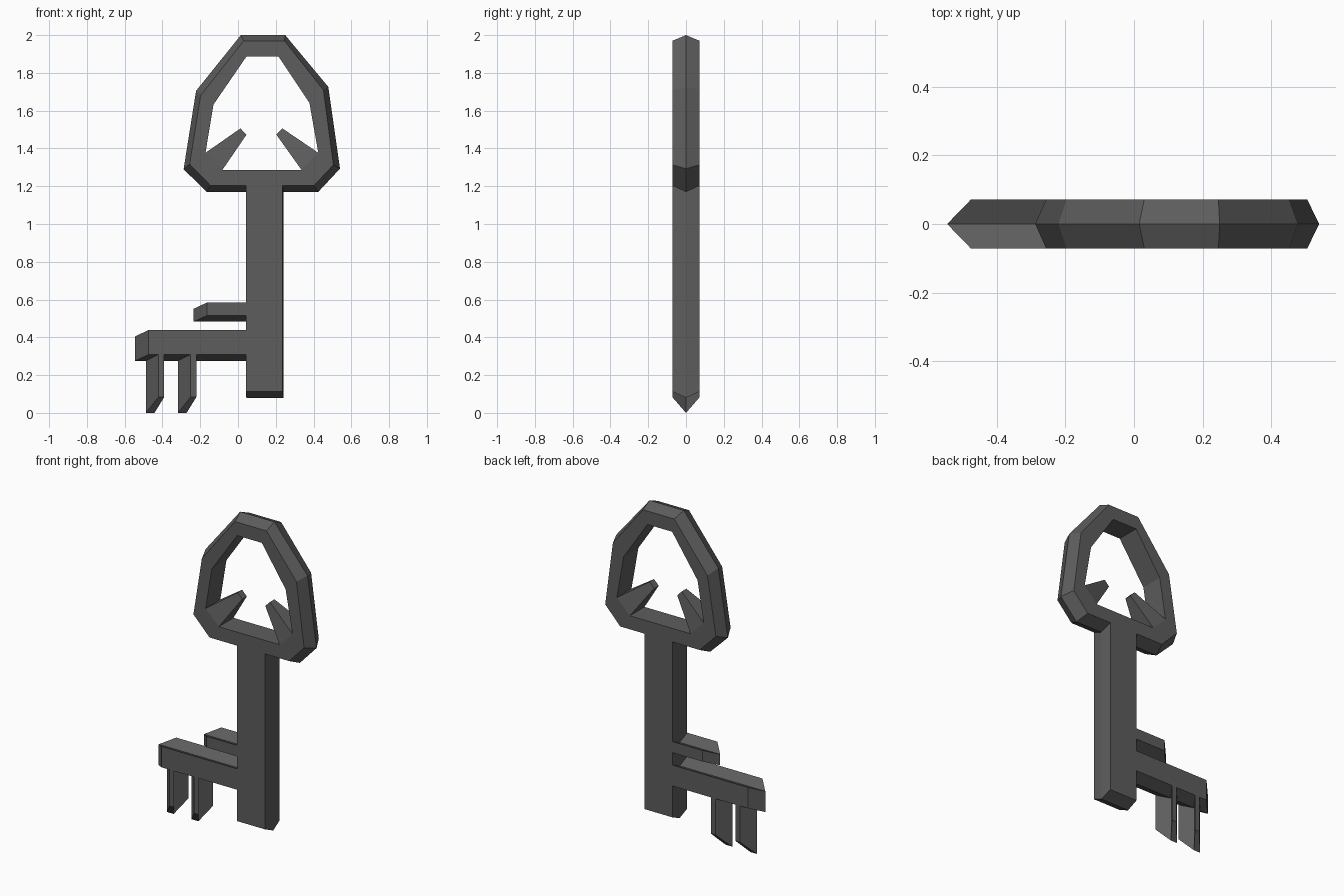
import bpy
import bmesh

if "Cube" in bpy.data.objects:
    bpy.data.objects.remove(bpy.data.objects["Cube"])

D = 0.072  # half thickness

metal = bpy.data.materials.new("dark_grey_metal")
metal.diffuse_color = (0.11, 0.11, 0.11, 1)
metal.use_nodes = True
metal.node_tree.nodes["Principled BSDF"].inputs["Base Color"].default_value = metal.diffuse_color


def finish(bm, name):
    bmesh.ops.recalc_face_normals(bm, faces=bm.faces)
    me = bpy.data.meshes.new(name)
    bm.to_mesh(me)
    bm.free()
    me.materials.append(metal)
    ob = bpy.data.objects.new(name, me)
    bpy.context.collection.objects.link(ob)
    return ob


def bridge(bm, a, b):
    for i in range(len(a)):
        j = (i + 1) % len(a)
        bm.faces.new((a[i], a[j], b[j], b[i]))


def loop(bm, pts, y):
    return [bm.verts.new((x, y, z)) for x, z in pts]


def chevron_block(name, x0, x1, z0, z1, mx0, mx1, mz0, mz1):
    """Box whose middle plane has its own, shifted rectangle."""
    bm = bmesh.new()
    outer = [(x0, z0), (x1, z0), (x1, z1), (x0, z1)]
    middle = [(mx0, mz0), (mx1, mz0), (mx1, mz1), (mx0, mz1)]
    f, m, b = loop(bm, outer, -D), loop(bm, middle, 0), loop(bm, outer, D)
    bridge(bm, f, m)
    bridge(bm, m, b)
    bm.faces.new(f)
    bm.faces.new(b)
    return finish(bm, name)


# Bow: eight-sided ring with a ridge round its outside
rim = [(0.03, 1.97), (0.246, 1.97), (0.452, 1.71), (0.505, 1.313),
       (0.402, 1.203), (-0.145, 1.203), (-0.256, 1.317), (-0.198, 1.68)]
ridge = [(0.015, 2.0), (0.25, 2.0), (0.478, 1.726), (0.54, 1.293),
         (0.425, 1.17), (-0.166, 1.17), (-0.288, 1.29), (-0.222, 1.705)]
hole = [(0.045, 1.887), (0.214, 1.887), (0.378, 1.642), (0.425, 1.377),
        (0.336, 1.287), (-0.082, 1.287), (-0.172, 1.377), (-0.13, 1.632)]
bm = bmesh.new()
loops = [loop(bm, hole, -D), loop(bm, rim, -D), loop(bm, ridge, 0),
         loop(bm, rim, D), loop(bm, hole, D)]
for a, b in zip(loops, loops[1:] + loops[:1]):
    bridge(bm, a, b)
finish(bm, "bow")

# Prongs: tapered spikes rising from the lower corners of the hole
for name, base, tip in (
        ("left_prong", (hole[6], hole[5]), ((0.013, 1.506), (0.045, 1.473))),
        ("right_prong", (hole[3], hole[4]), ((0.235, 1.506), (0.203, 1.473)))):
    bm = bmesh.new()
    rings = [[bm.verts.new((x, s * d, z)) for (x, z), s in
              ((p[0], -1), (p[1], -1), (p[1], 1), (p[0], 1))]
             for p, d in ((base, D), (tip, 0.022))]
    bridge(bm, *rings)
    for r in rings:
        bm.faces.new(r)
    finish(bm, name)

# Shaft
chevron_block("shaft", 0.042, 0.235, 0.113, 1.203, 0.044, 0.242, 0.08, 1.17)

# Bit arm and the small upper tooth
chevron_block("bit_arm", -0.475, 0.044, 0.308, 0.438, -0.545, 0.044, 0.276, 0.405)
chevron_block("upper_tooth", -0.165, 0.044, 0.515, 0.584, -0.235, 0.044, 0.483, 0.551)

# Two hanging teeth
for name, x in (("outer_tooth", -0.488), ("inner_tooth", -0.318)):
    chevron_block(name, x + 0.066, x + 0.097, 0.083, 0.308,
                  x, x + 0.046, 0.003, 0.276)

# Stand exactly on the ground
for ob in bpy.data.objects:
    for v in ob.data.vertices:
        if v.co.z < 0.005:
            v.co.z = 0
